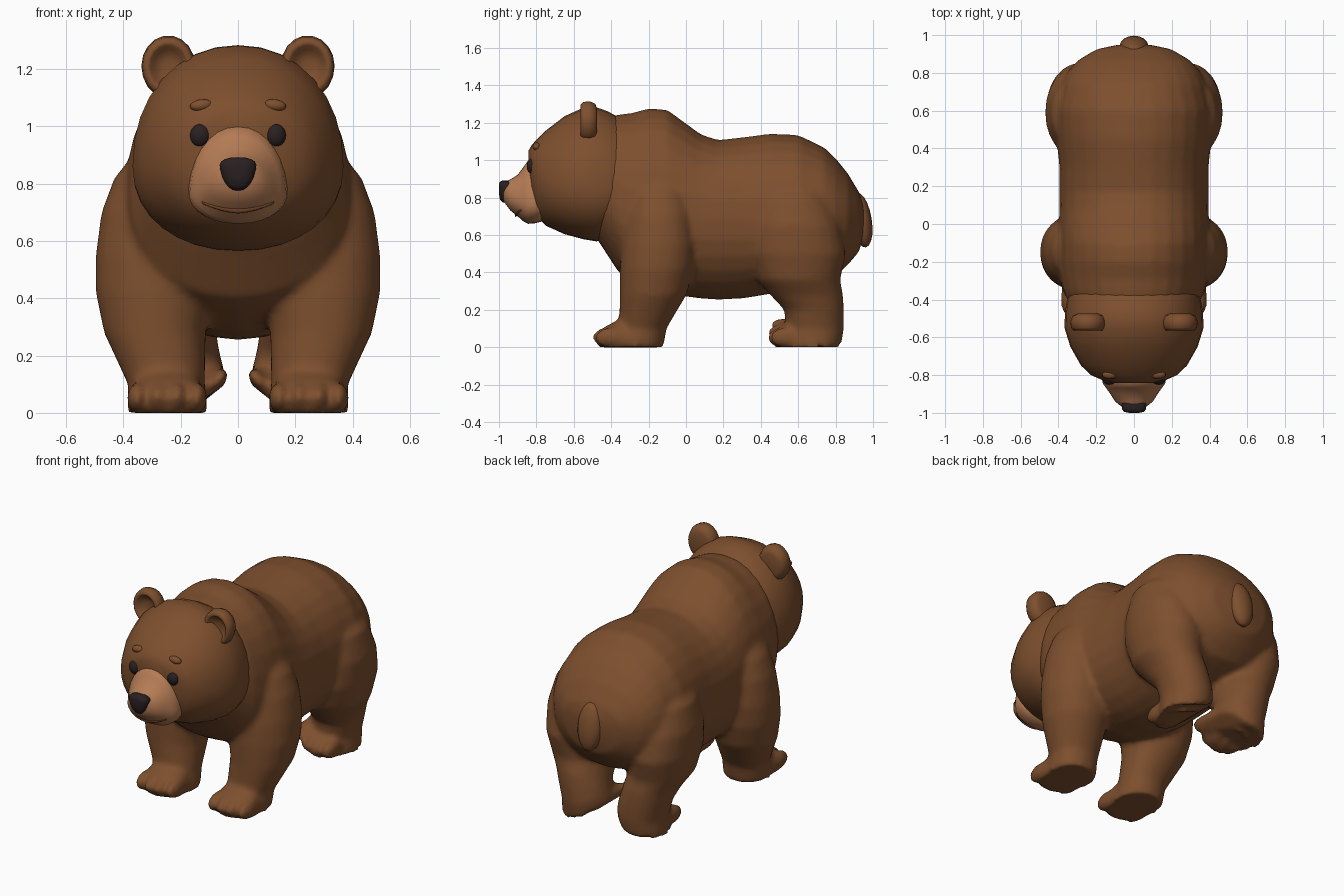
import bpy, bmesh, math
from mathutils import Vector, Matrix
from mathutils.bvhtree import BVHTree

if "Cube" in bpy.data.objects:
    bpy.data.objects.remove(bpy.data.objects["Cube"])


def material(name, rgb):
    m = bpy.data.materials.new(name)
    m.diffuse_color = (*rgb, 1)
    m.use_nodes = True
    m.node_tree.nodes["Principled BSDF"].inputs["Base Color"].default_value = m.diffuse_color
    return m


FUR = material("brown_fur", (0.205, 0.078, 0.027))
TAN = material("tan_muzzle", (0.46, 0.20, 0.09))
DARK = material("dark_nose", (0.022, 0.014, 0.015))
LIP = material("brown_lip", (0.16, 0.055, 0.02))


def sgn_pow(v, e):
    return math.copysign(abs(v) ** e, v)


def loft(bm, loops):
    """Skin a list of closed point loops and cap both ends."""
    rows = [[bm.verts.new(p) for p in lp] for lp in loops]
    n = len(rows[0])
    for a, b in zip(rows, rows[1:]):
        for i in range(n):
            j = (i + 1) % n
            bm.faces.new((a[i], a[j], b[j], b[i]))
    bm.faces.new(rows[0])
    bm.faces.new(rows[-1])


def egg_loops(stations, n=28, e=1.0, cx=0, taper=0.0):
    """Stations (y, half width, bottom, widest height, top)."""
    loops = []
    for y, w, zb, zw, zt in stations:
        lp = []
        for i in range(n):
            a = 2 * math.pi * i / n
            c, s = sgn_pow(math.cos(a), e), sgn_pow(math.sin(a), e)
            lp.append((cx + w * c * (1 + taper * s), y,
                       zw + s * (zt - zw if s > 0 else zw - zb)))
        loops.append(lp)
    return loops


def leg_loops(stations, side, n=24, e=0.95):
    """Stations (z, centre x, centre y, radius x, radius y)."""
    return [[(side * (x + rx * sgn_pow(math.cos(2 * math.pi * i / n), e)),
              y + ry * sgn_pow(math.sin(2 * math.pi * i / n), e), z)
             for i in range(n)] for z, x, y, rx, ry in stations]


def ball(bm, loc, size, rot=None):
    m = Matrix.Translation(loc) @ (rot or Matrix()) @ Matrix.Diagonal((*size, 1))
    return bmesh.ops.create_uvsphere(bm, u_segments=16, v_segments=10, radius=1, matrix=m)


def finish(bm, name, mat):
    bmesh.ops.recalc_face_normals(bm, faces=bm.faces)
    for f in bm.faces:
        f.smooth = True
    me = bpy.data.meshes.new(name)
    bm.to_mesh(me)
    bm.free()
    me.materials.append(mat)
    ob = bpy.data.objects.new(name, me)
    bpy.context.collection.objects.link(ob)
    return ob


# Torso
bm = bmesh.new()
loft(bm, egg_loops([
    (-0.52, .20, .64, .88, 1.15), (-0.46, .32, .555, .82, 1.22),
    (-0.36, .375, .40, .75, 1.245), (-0.29, .39, .36, .72, 1.252),
    (-0.20, .40, .32, .70, 1.278), (-0.10, .40, .285, .70, 1.27),
    (0.08, .395, .26, .68, 1.138), (0.17, .395, .255, .68, 1.108),
    (0.30, .395, .26, .68, 1.122), (0.45, .41, .285, .68, 1.142),
    (0.60, .42, .32, .68, 1.135), (0.74, .385, .36, .70, 1.068),
    (0.80, .355, .38, .70, 1.01), (0.865, .30, .44, .70, .93),
    (0.925, .20, .51, .70, .83), (0.95, .08, .60, .70, .76)], e=0.93))

front_leg = [(.0, .245, -.27, .14, .15), (.10, .25, -.232, .135, .128),
             (.28, .29, -.175, .178, .178), (.42, .293, -.155, .204, .198),
             (.55, .293, -.145, .204, .20), (.70, .282, -.14, .195, .185),
             (.82, .26, -.14, .172, .165), (.93, .22, -.15, .12, .12)]
hind_leg = [(.0, .19, .68, .15, .148), (.10, .19, .69, .14, .155),
            (.20, .21, .685, .145, .16), (.28, .23, .645, .155, .195),
            (.36, .26, .605, .175, .22), (.50, .285, .60, .18, .255),
            (.65, .292, .59, .178, .235), (.80, .27, .58, .165, .19),
            (.92, .22, .58, .10, .12)]

# Legs and paws
for s in (-1, 1):
    for stations, px, py in ((front_leg, .247, -.335), (hind_leg, .172, .60)):
        start = set(bm.verts)
        loft(bm, leg_loops(stations, s))
        loft(bm, leg_loops([(.0, px, py, .135, .13), (.06, px, py, .135, .13),
                            (.11, px, py + .01, .115, .11), (.155, px, py + .06, .08, .07)], s))
        for k in range(4):
            off = (k - 1.5) * .069
            ball(bm, (s * (px + off), py - .085 + abs(off) * .2, .052), (.037, .09, .055))
        # Hind soles lift towards the inside
        if py > 0:
            for v in set(bm.verts) - start:
                if v.co.z < .25:
                    v.co.z += max(0, .17 - abs(v.co.x)) * .8 * (1 - v.co.z / .25)
body = finish(bm, "body_and_legs", FUR)
rm = body.modifiers.new("fuse", 'REMESH')
rm.mode = 'VOXEL'
rm.voxel_size = 0.016
rm.use_smooth_shade = True
sm = body.modifiers.new("soften", 'SMOOTH')
sm.factor = 0.5
sm.iterations = 7

# Head
bm = bmesh.new()
loft(bm, egg_loops([
    (-.30, .31, .66, .85, 1.19), (-.37, .345, .60, .85, 1.235),
    (-.42, .358, .575, .85, 1.262), (-.48, .366, .566, .85, 1.283),
    (-.55, .368, .578, .86, 1.28), (-.65, .337, .605, .87, 1.235),
    (-.75, .28, .65, .89, 1.158), (-.80, .228, .70, .91, 1.11),
    (-.825, .17, .76, .94, 1.08), (-.843, .09, .86, .99, 1.05)], n=32, e=0.94))
head_tree = BVHTree.FromBMesh(bm)
finish(bm, "head", FUR)

# Muzzle
bm = bmesh.new()
loft(bm, egg_loops([
    (-.76, .168, .675, .785, 1.00), (-.81, .172, .662, .785, 1.0),
    (-.845, .165, .66, .785, .998), (-.868, .148, .672, .79, .965),
    (-.90, .125, .70, .80, .922), (-.94, .10, .732, .81, .897),
    (-.975, .055, .78, .83, .88)], e=0.92, taper=-.08))
muzzle_tree = BVHTree.FromBMesh(bm)
finish(bm, "muzzle", TAN)


def front_y(tree, x, z, default=-.84):
    hit = tree.ray_cast(Vector((x, -2, z)), Vector((0, 1, 0)))[0]
    return hit.y if hit else default


# Nose, broad above and narrow below
bm = bmesh.new()
loft(bm, egg_loops([(-.93, .052, .785, .85, .885), (-.95, .062, .775, .85, .89),
                    (-.98, .062, .775, .85, .892), (-.995, .05, .79, .85, .885),
                    (-1.0, .025, .82, .85, .87)], n=20, e=0.85, taper=.22))
finish(bm, "nose", DARK)

# Mouth line, thicker in the middle
bm = bmesh.new()
loops = []
for i in range(17):
    x = -.125 + .25 * i / 16
    t = abs(x) / .125
    z, r = .708 + .026 * t * t, .012 - .008 * t
    c = Vector((x, front_y(muzzle_tree, x, z), z))
    loops.append([c + Vector((0, .006 * math.cos(a), r * math.sin(a)))
                  for a in (k * math.pi / 4 for k in range(8))])
loft(bm, loops)
finish(bm, "mouth", LIP)

for s, side in ((-1, "left"), (1, "right")):
    # Eye
    bm = bmesh.new()
    ball(bm, (s * .131, front_y(head_tree, s * .131, .968) + .012, .968), (.037, .03, .041))
    finish(bm, side + "_eye", DARK)

    # Brow
    bm = bmesh.new()
    ball(bm, (s * .128, front_y(head_tree, s * .128, 1.073) + .006, 1.073), (.04, .022, .021),
         Matrix.Rotation(s * .12, 4, 'Y'))
    finish(bm, side + "_brow", FUR)

    # Ear with a hollow front
    bm = bmesh.new()
    rings = [(-.475, .06), (-.485, .085), (-.515, .098), (-.55, .094), (-.565, .08),
             (-.56, .066), (-.535, .053), (-.525, .02)]
    loft(bm, egg_loops([(y, r * .96, 1.205 - r * 1.1, 1.21, 1.21 + r * 1.09)
                        for y, r in rings], n=18, cx=s * .243))
    finish(bm, side + "_ear", FUR)

# Tail
bm = bmesh.new()
ball(bm, (0, .938, .68), (.078, .055, .148), Matrix.Rotation(.16, 4, 'X'))
finish(bm, "tail", FUR)
